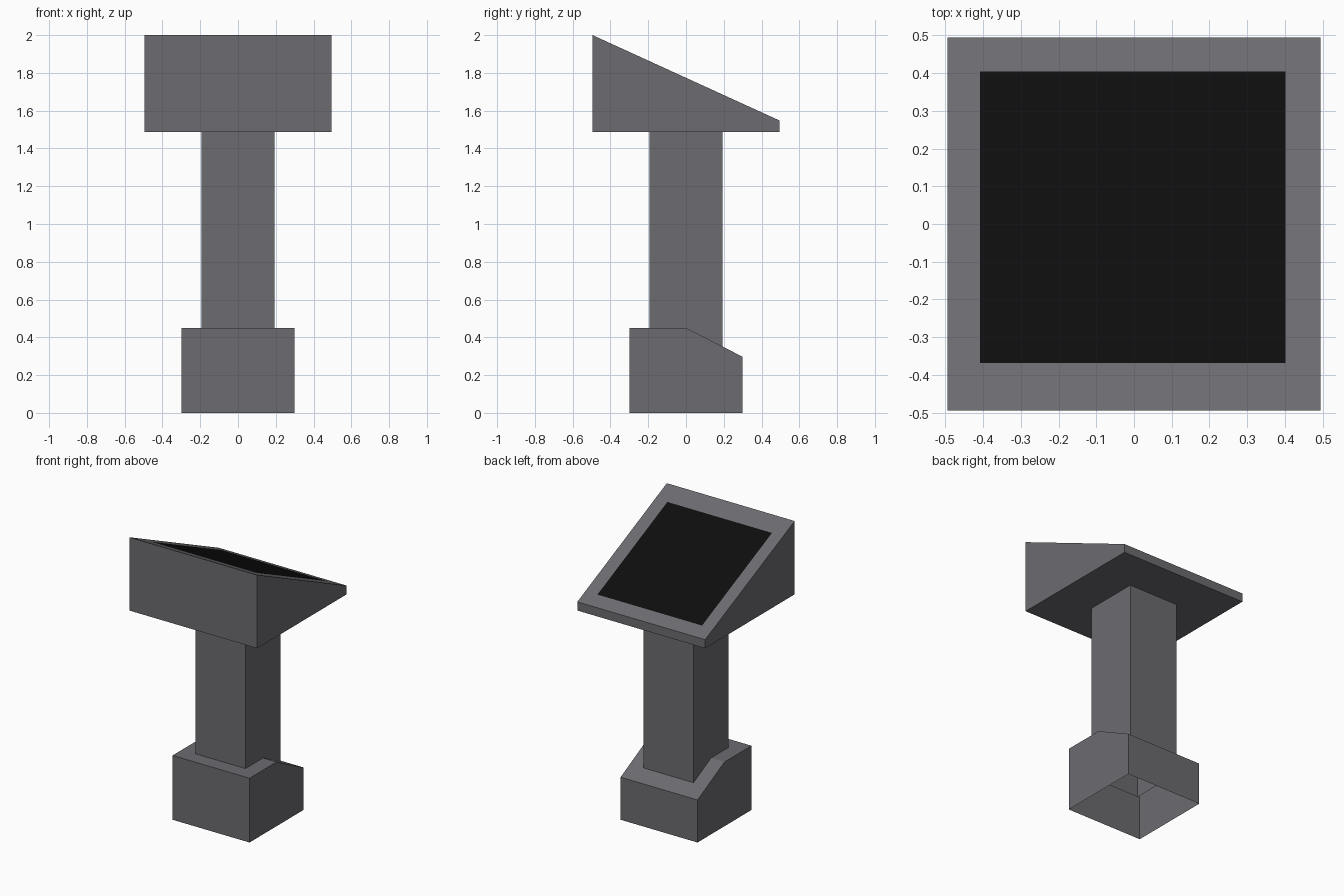
import bpy, bmesh

if "Cube" in bpy.data.objects:
    bpy.data.objects.remove(bpy.data.objects["Cube"])


def material(name, rgb):
    m = bpy.data.materials.new(name)
    m.diffuse_color = (*rgb, 1.0)
    m.use_nodes = True
    m.node_tree.nodes["Principled BSDF"].inputs["Base Color"].default_value = m.diffuse_color
    return m


GREY = material("dark grey casing", (0.15, 0.147, 0.163))
BLACK = material("black screen", (0.004, 0.004, 0.004))


def prism(name, half_width, profile, bottom=True, top=True):
    """Extrude a (y, z) side profile across x; optionally leave ends open."""
    bm = bmesh.new()
    face = bm.faces.new([bm.verts.new((-half_width, y, z)) for y, z in profile])
    ext = bmesh.ops.extrude_face_region(bm, geom=[face], use_keep_orig=True)["geom"]
    for v in ext:
        if isinstance(v, bmesh.types.BMVert):
            v.co.x = half_width
    bmesh.ops.recalc_face_normals(bm, faces=bm.faces[:])
    doomed = [f for f in bm.faces
              if (not bottom and f.normal.z < -0.5) or (not top and f.normal.z > 0.5)]
    bmesh.ops.delete(bm, geom=doomed, context='FACES')
    me = bpy.data.meshes.new(name)
    bm.to_mesh(me)
    bm.free()
    me.materials.append(GREY)
    ob = bpy.data.objects.new(name, me)
    bpy.context.collection.objects.link(ob)
    return ob


# Base: block with a bevelled back, hollow and open underneath
prism("base", 0.298, [(-0.298, 0), (0.298, 0), (0.298, 0.298), (0, 0.45), (-0.298, 0.45)],
      bottom=False)

# Column: open square tube whose lower end sits inside the base
prism("column", 0.194, [(-0.194, 0.23), (0.194, 0.23), (0.194, 1.487), (-0.194, 1.487)],
      bottom=False, top=False)

# Console head: wedge sloping down towards the back
HALF, HIGH, LOW = 0.495, 2.0, 1.548
head = prism("console_head", HALF,
             [(-HALF, 1.487), (HALF, 1.487), (HALF, LOW), (-HALF, HIGH)])

# Screen: face inset in the sloping top
head.data.materials.append(BLACK)
bm = bmesh.new()
bm.from_mesh(head.data)
screen = max(bm.faces, key=lambda f: f.normal.z)
bmesh.ops.inset_region(bm, faces=[screen], thickness=0.09)
for v in screen.verts:
    v.co.x = -0.408 if v.co.x < 0 else 0.402
    v.co.y = -0.368 if v.co.y < 0 else 0.405
    v.co.z = HIGH + (LOW - HIGH) * (v.co.y + HALF) / (2 * HALF)
screen.material_index = 1
bm.to_mesh(head.data)
bm.free()
